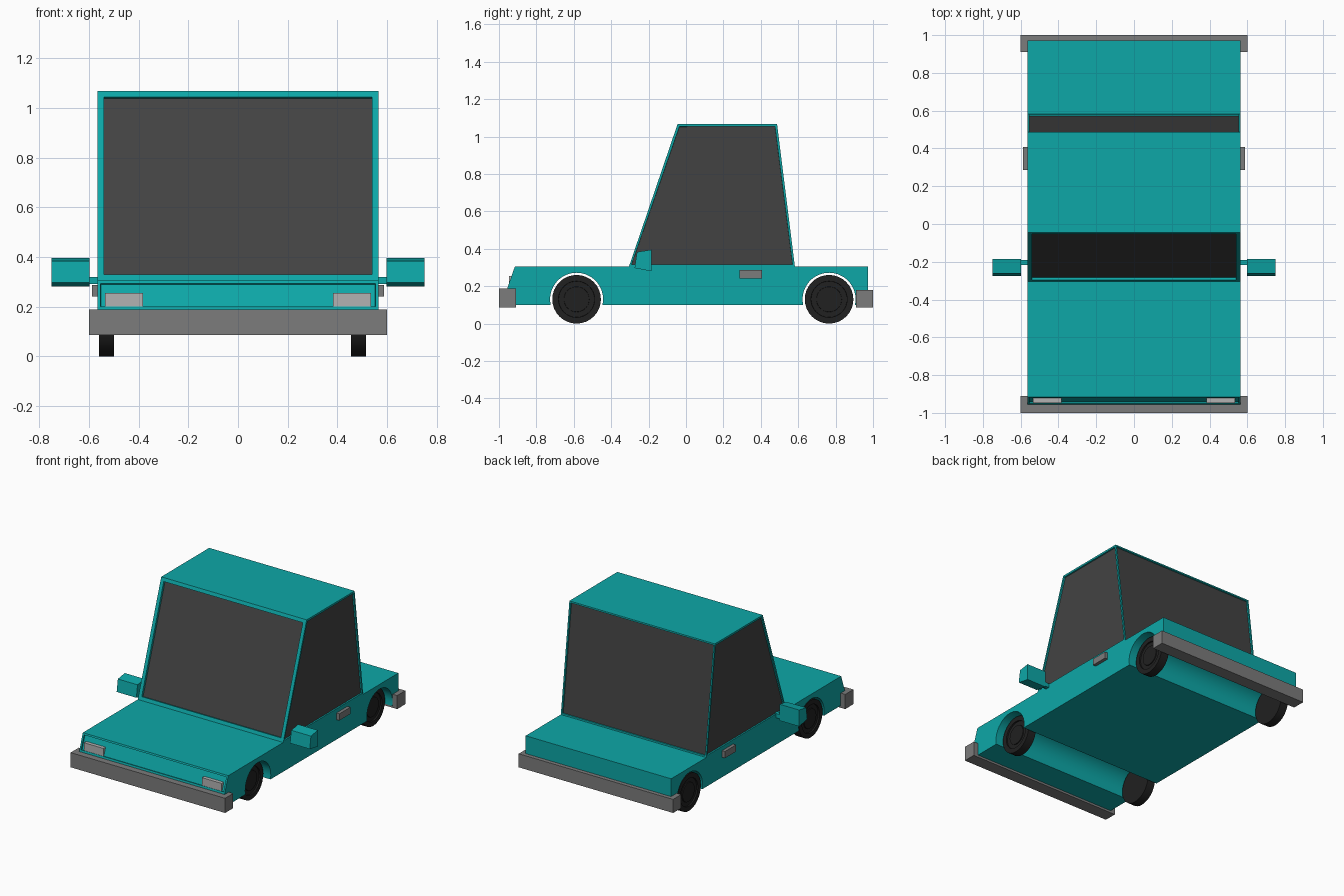
import bpy, bmesh, math
from mathutils import Matrix, Vector

if "Cube" in bpy.data.objects:
    bpy.data.objects.remove(bpy.data.objects["Cube"])


def material(name, rgb):
    m = bpy.data.materials.new(name)
    m.diffuse_color = (*rgb, 1)
    m.use_nodes = True
    m.node_tree.nodes["Principled BSDF"].inputs["Base Color"].default_value = m.diffuse_color
    return m


teal = material("teal_paint", (0.004, 0.39, 0.39))
glass = material("dark_glass", (0.055, 0.055, 0.055))
rubber = material("black_rubber", (0.015, 0.015, 0.015))
chrome = material("bumper_grey", (0.2, 0.2, 0.2))
lamp = material("lamp_grey", (0.45, 0.45, 0.45))


def finish(name, bm, *mats, smooth=False):
    bmesh.ops.recalc_face_normals(bm, faces=bm.faces)
    me = bpy.data.meshes.new(name)
    bm.to_mesh(me)
    bm.free()
    ob = bpy.data.objects.new(name, me)
    bpy.context.collection.objects.link(ob)
    for m in mats:
        me.materials.append(m)
    if smooth:
        bpy.ops.object.select_all(action='DESELECT')
        ob.select_set(True)
        bpy.context.view_layer.objects.active = ob
        bpy.ops.object.shade_smooth_by_angle()
    return ob


def prism(profile, x0, x1):
    """Extrude a (y, z) side profile from x0 to x1."""
    bm = bmesh.new()
    a = [bm.verts.new((x0, y, z)) for y, z in profile]
    b = [bm.verts.new((x1, y, z)) for y, z in profile]
    bm.faces.new(a)
    bm.faces.new(b[::-1])
    n = len(a)
    for i in range(n):
        j = (i + 1) % n
        bm.faces.new((a[i], b[i], b[j], a[j]))
    bmesh.ops.recalc_face_normals(bm, faces=bm.faces)
    bm.normal_update()
    return bm


def facing(bm, direction):
    d = Vector(direction)
    return max(bm.faces, key=lambda f: f.normal.dot(d))


def recess(bm, face, margin, depth, mat=0):
    bmesh.ops.inset_individual(bm, faces=[face], thickness=margin)
    bmesh.ops.inset_individual(bm, faces=[face], thickness=0.001, depth=-depth)
    face.material_index = mat


def box(name, lo, hi, mat):
    (x0, y0, z0), (x1, y1, z1) = lo, hi
    return finish(name, prism([(y0, z0), (y1, z0), (y1, z1), (y0, z1)], x0, x1), mat)


AXLES = {"front": -0.585, "rear": 0.765}
W = 0.565


# Lower body with wheel arches cut through its full width
def arch(yc, r=0.142, n=20):
    return [(yc - r * math.cos(t), 0.13 + r * math.sin(t))
            for t in (math.radians(-12.2 + 204.4 * i / n) for i in range(n + 1))]


profile = [(-0.915, 0.305), (-0.955, 0.19), (-0.955, 0.1)]
profile += arch(AXLES["front"]) + arch(AXLES["rear"])
profile += [(0.972, 0.1), (0.972, 0.305)]
bm = prism(profile, -W, W)
recess(bm, facing(bm, (0, -0.944, 0.329)), 0.017, 0.01)
finish("lower_body", bm, teal, smooth=True)

# Cabin with recessed windows
bm = prism([(-0.305, 0.305), (-0.045, 1.067), (0.487, 1.067), (0.582, 0.305)], -W, W)
for direction, margin, depth in (((0, -1, 0.3), 0.035, 0.015), ((0, 1, 0.12), 0.015, 0.01),
                                 ((1, 0, 0), 0.017, 0.01), ((-1, 0, 0), 0.017, 0.01)):
    recess(bm, facing(bm, direction), margin, depth, 1)
finish("cabin", bm, teal, glass)

# Bumpers
box("front_bumper", (-0.6, -1.0, 0.085), (0.6, -0.91, 0.188), chrome)
box("rear_bumper", (-0.6, 0.91, 0.085), (0.6, 1.0, 0.18), chrome)

# Paired details
for side, s in (("left", -1), ("right", 1)):
    def span(a, b):
        return sorted((s * a, s * b))

    x0, x1 = span(0.383, 0.535)
    box(side + "_headlight", (x0, -0.947, 0.18), (x1, -0.912, 0.255), lamp)
    x0, x1 = span(0.55, 0.588)
    box(side + "_door_handle", (x0, 0.285, 0.24), (x1, 0.407, 0.287), chrome)
    x0, x1 = span(0.53, 0.61)
    box(side + "_mirror_arm", (x0, -0.218, 0.29), (x1, -0.19, 0.32), teal)
    x0, x1 = span(0.597, 0.75)
    finish(side + "_mirror", prism([(-0.275, 0.297), (-0.262, 0.383), (-0.185, 0.395),
                                    (-0.185, 0.28)], x0, x1), teal)

# Wheels with stepped outer faces
for end, y in AXLES.items():
    for side, s, x in (("left", -1, -0.53), ("right", 1, 0.485)):
        bm = bmesh.new()
        bmesh.ops.create_cone(bm, cap_ends=True, segments=32, radius1=0.13, radius2=0.13, depth=0.06,
                              matrix=Matrix.Translation((x, y, 0.13)) @ Matrix.Rotation(math.pi / 2, 4, 'Y'))
        bm.normal_update()
        hub = facing(bm, (s, 0, 0))
        recess(bm, hub, 0.033, 0.01)
        recess(bm, hub, 0.028, -0.006)
        finish(f"{end}_{side}_wheel", bm, rubber, smooth=True)
